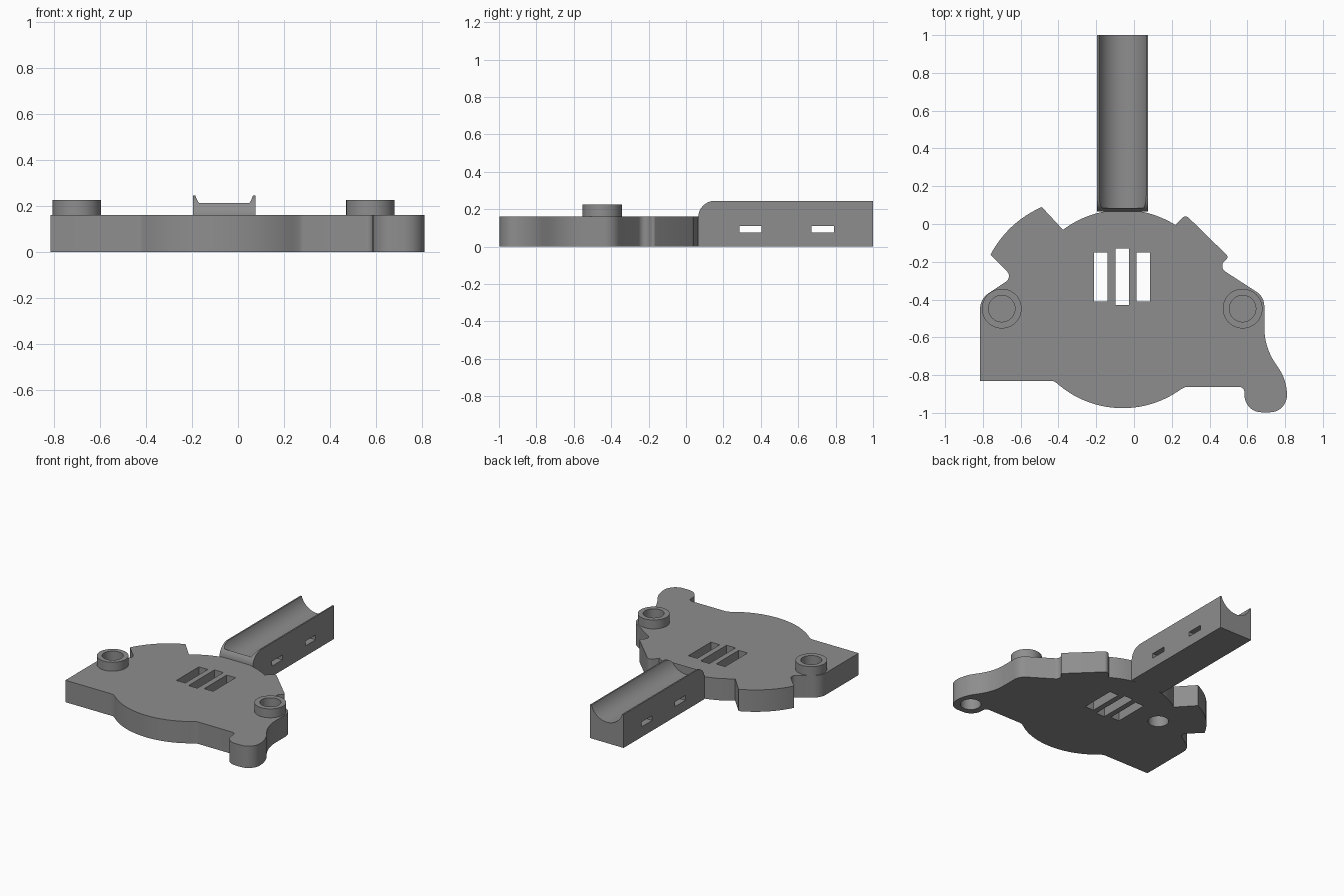
import bpy, bmesh, math
from mathutils import Vector, Matrix

if "Cube" in bpy.data.objects:
    bpy.data.objects.remove(bpy.data.objects["Cube"])

grey = bpy.data.materials.new("grey_plastic")
grey.diffuse_color = (0.27, 0.27, 0.27, 1)
grey.use_nodes = True
grey.node_tree.nodes["Principled BSDF"].inputs["Base Color"].default_value = grey.diffuse_color


def rounded(corners, steps=8):
    """Closed outline from (x, y, radius) corners, each filleted by its radius."""
    out = []
    for i, (x, y, r) in enumerate(corners):
        p = Vector((x, y))
        if r == 0:
            out.append(p)
            continue
        a = (Vector(corners[i - 1][:2]) - p).normalized()
        b = (Vector(corners[(i + 1) % len(corners)][:2]) - p).normalized()
        half = a.angle(b) / 2
        c = p + (a + b).normalized() * (r / math.sin(half))
        s = p + a * (r / math.tan(half)) - c
        e = p + b * (r / math.tan(half)) - c
        turn = s.x * e.y - s.y * e.x
        sweep = math.copysign(math.pi - 2 * half, turn)
        for k in range(steps + 1):
            out.append(c + Matrix.Rotation(sweep * k / steps, 2) @ s)
    return out


def arc(cx, cy, r, a0, a1, n):
    """Points on an arc, as sharp corners."""
    return [(cx + r * math.cos(math.radians(a0 + (a1 - a0) * k / n)),
             cy + r * math.sin(math.radians(a0 + (a1 - a0) * k / n)), 0)
            for k in range(n + 1)]


def prism(name, points, start, depth):
    """Extrude a closed list of 3D points along depth."""
    bm = bmesh.new()
    f = bm.faces.new([bm.verts.new(Vector(p) + Vector(start)) for p in points])
    new = bmesh.ops.extrude_face_region(bm, geom=[f])["geom"]
    bmesh.ops.translate(bm, vec=depth, verts=[v for v in new if isinstance(v, bmesh.types.BMVert)])
    bmesh.ops.recalc_face_normals(bm, faces=bm.faces)
    me = bpy.data.meshes.new(name)
    bm.to_mesh(me)
    bm.free()
    me.materials.append(grey)
    ob = bpy.data.objects.new(name, me)
    bpy.context.collection.objects.link(ob)
    return ob


def cylinder(name, x, y, z0, z1, r, n=48):
    pts = [(p[0], p[1], 0) for p in arc(x, y, r, 0, 360 - 360 / n, n - 1)]
    return prism(name, pts, (0, 0, z0), (0, 0, z1 - z0))


def box(name, x0, x1, y0, y1, z0, z1):
    return prism(name, [(x0, y0, 0), (x1, y0, 0), (x1, y1, 0), (x0, y1, 0)],
                 (0, 0, z0), (0, 0, z1 - z0))


def cut(ob, cutters):
    bpy.context.view_layer.objects.active = ob
    for c in cutters:
        m = ob.modifiers.new("cut", 'BOOLEAN')
        m.operation, m.solver, m.object = 'DIFFERENCE', 'EXACT', c
        bpy.ops.object.modifier_apply(modifier=m.name)
        bpy.data.objects.remove(c)


def smooth(ob):
    bpy.ops.object.select_all(action='DESELECT')
    ob.select_set(True)
    bpy.context.view_layer.objects.active = ob
    bpy.ops.object.shade_smooth_by_angle(angle=math.radians(30))


TOP = 0.16
CX, CY, R = -0.06, -0.45, 0.525
BOSSES = {"left_boss": (-0.70, -0.448), "right_boss": (0.575, -0.448)}

# cover plate outline, counter-clockwise from the front left corner
outline = [(-0.815, -0.83, 0), (-0.425, -0.83, 0.05)]
outline += arc(CX, CY, R, 231, 306, 32)
outline += [(0.275, -0.862, 0.04), (0.585, -0.862, 0.03), (0.585, -0.997, 0.09),
            (0.81, -0.997, 0.09), (0.81, -0.83, 0.25), (0.69, -0.65, 0.33),
            (0.69, -0.386, 0.09), (0.445, -0.227, 0.035), (0.502, -0.175, 0.015),
            (0.272, 0.05, 0.025), (0.22, -0.003, 0)]
outline += arc(CX, CY, R, 57, 127, 30)
outline += [(-0.488, 0.09, 0)]
# bowed outer edge of the left wing
a, b = Vector((-0.488, 0.09)), Vector((-0.76, -0.163))
side = Vector((-0.68, 0.73))
for k in range(1, 12):
    t = k / 12
    p = a.lerp(b, t) + side * 0.032 * 4 * t * (1 - t)
    outline.append((p.x, p.y, 0))
outline += [(b.x, b.y, 0), (-0.642, -0.281, 0.035), (-0.815, -0.397, 0.1)]

plate = prism("cover_plate", [(p.x, p.y, 0) for p in rounded(outline)], (0, 0, 0), (0, 0, TOP))

# three plain vent slots, screw pockets under the plate and sockets in the bosses
cutters = [box("slot", x - 0.036, x + 0.036, -0.28 - h, -0.28 + h, -0.1, 0.3)
           for x, h in ((-0.175, 0.13), (-0.063, 0.15), (0.05, 0.13))]
cutters += [cylinder("pocket", x, y, -0.05, 0.13, 0.07)
            for x, y in ((-0.42, -0.245), (0.70, -0.885))]
cutters += [cylinder("socket", x, y, 0.06, 0.3, 0.07) for x, y in BOSSES.values()]
cut(plate, cutters)
smooth(plate)

# raised ring bosses
for name, (x, y) in BOSSES.items():
    ring = cylinder(name, x, y, TOP, 0.225, 0.105)
    cut(ring, [cylinder("bore", x, y, 0.1, 0.3, 0.07)])
    smooth(ring)

# cable arm: side profile with a rounded front shoulder
profile = rounded([(0.065, 0, 0), (1.0, 0, 0), (1.0, 0.245, 0), (0.065, 0.245, 0.09)], 16)
arm = prism("cable_arm", [(0, p.x, p.y) for p in profile], (-0.195, 0, 0), (0.27, 0, 0))
groove = prism("groove", [(p[0], 0, p[1]) for p in arc(CX, 0.2825, 0.1305, 0, 354.375, 63)],
               (0, 0.085, 0), (0, 1.0, 0))
ties = [box("tie_slot", -0.3, 0.2, y, y + 0.12, 0.075, 0.11) for y in (0.285, 0.67)]
cut(arm, [groove] + ties)
smooth(arm)
